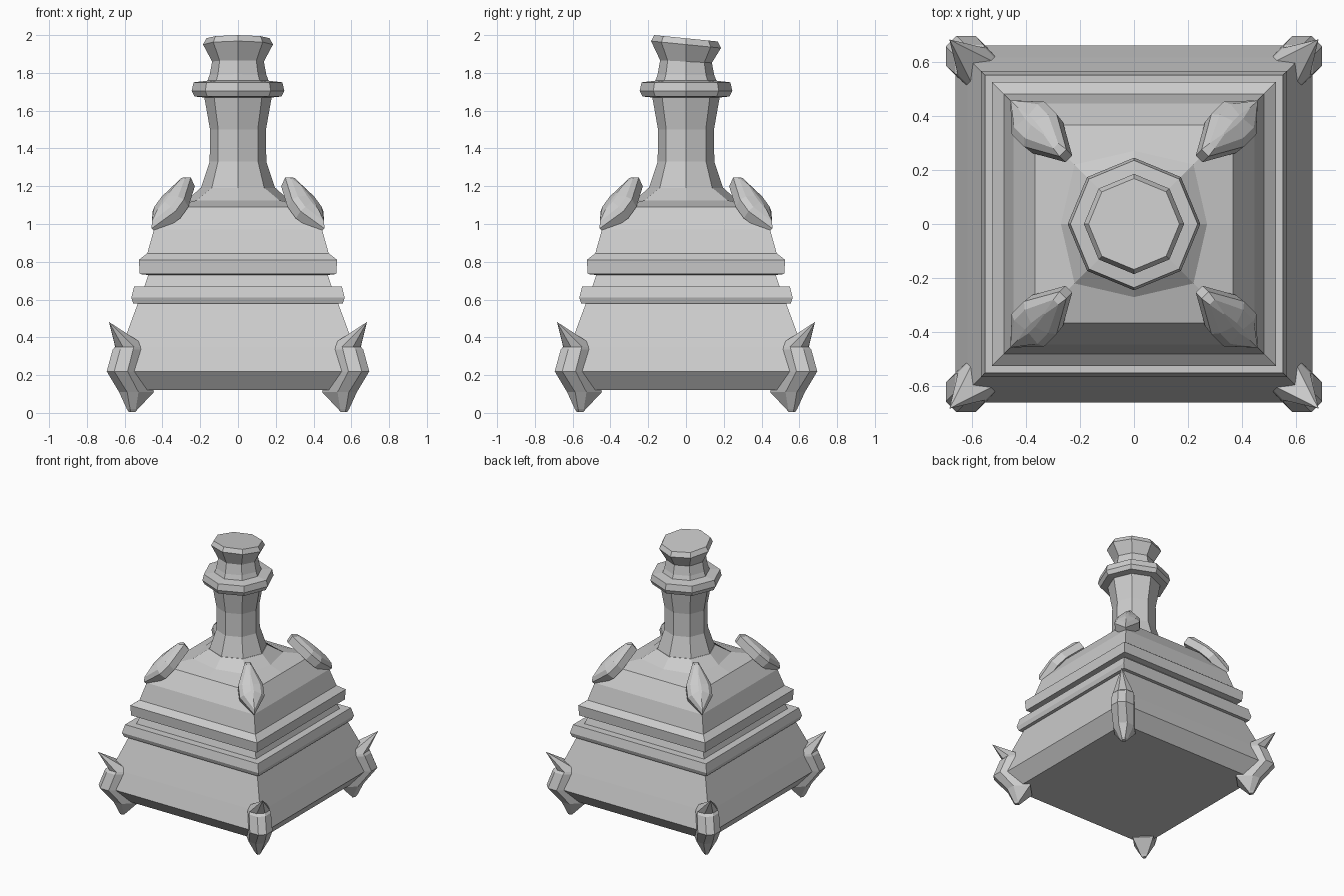
import bpy, bmesh, math
from mathutils import Vector

if "Cube" in bpy.data.objects:
    bpy.data.objects.remove(bpy.data.objects["Cube"])

grey = bpy.data.materials.new("stone grey")
grey.use_nodes = True
GREY = (0.6, 0.6, 0.6, 1)
grey.diffuse_color = GREY
grey.node_tree.nodes["Principled BSDF"].inputs["Base Color"].default_value = GREY


def loft(name, rings):
    """Skin a stack of equal-sized point rings and cap both ends."""
    bm = bmesh.new()
    loops = [[bm.verts.new(p) for p in ring] for ring in rings]
    for low, high in zip(loops, loops[1:]):
        n = len(low)
        for i in range(n):
            j = (i + 1) % n
            bm.faces.new((low[i], low[j], high[j], high[i]))
    bm.faces.new(loops[0][::-1])
    bm.faces.new(loops[-1])
    bmesh.ops.remove_doubles(bm, verts=bm.verts, dist=0.0005)
    bmesh.ops.recalc_face_normals(bm, faces=bm.faces)
    mesh = bpy.data.meshes.new(name)
    bm.to_mesh(mesh)
    bm.free()
    mesh.materials.append(grey)
    ob = bpy.data.objects.new(name, mesh)
    bpy.context.collection.objects.link(ob)
    return ob


def ring8(r, z, corner=1.0, tilt=0.0):
    """Eight points: corner=1 gives an octagon, corner=sqrt(2) a square."""
    pts = []
    for k in range(8):
        a = k * math.pi / 4
        d = r * (corner if k % 2 else 1)
        y = d * math.sin(a)
        pts.append(Vector((d * math.cos(a), y, z - tilt * y)))
    return pts


SQ = math.sqrt(2)

# Square stepped body blending into the round shoulder
body = [(0.58, 0.12), (0.66, 0.22), (0.615, 0.35), (0.53, 0.58), (0.555, 0.58),
        (0.565, 0.61), (0.55, 0.67), (0.495, 0.67), (0.475, 0.73), (0.52, 0.735),
        (0.525, 0.81), (0.48, 0.845), (0.445, 0.97), (0.365, 1.09)]
rings = [ring8(r, z, SQ) for r, z in body]
rings += [ring8(0.27, 1.125, 1.15), ring8(0.2, 1.19)]
loft("bottle_body", rings)

# Waisted neck, collar and tilted stopper
loft("neck", [ring8(r, z) for r, z in
              [(0.2, 1.18), (0.15, 1.33), (0.148, 1.5), (0.18, 1.68)]])
loft("collar", [ring8(r, z) for r, z in
                [(0.18, 1.67), (0.23, 1.675), (0.245, 1.705), (0.235, 1.75), (0.15, 1.76)]])
loft("stopper", [ring8(r, z, 1, t) for r, z, t in
                 [(0.165, 1.75, 0), (0.15, 1.79, 0.02), (0.137, 1.86, 0.05),
                  (0.185, 1.95, 0.1), (0.168, 1.983, 0.1)]])


def claw_ring(z, inner, side, face, wide, narrow):
    """Bevelled cross-section: x is along the corner diagonal."""
    half = [(inner, wide), (side, wide), (face, narrow)]
    return [Vector((u, v, z)) for u, v in half] + \
           [Vector((u, -v, z)) for u, v in half[::-1]]


# Claw feet wrapping the lower corners
claw = [claw_ring(*row) for row in
        [(0.005, 0.785, 0.79, 0.81, 0.015, 0.008),
         (0.02, 0.775, 0.79, 0.82, 0.025, 0.012),
         (0.11, 0.7, 0.815, 0.86, 0.07, 0.03),
         (0.22, 0.75, 0.905, 0.955, 0.078, 0.028),
         (0.335, 0.75, 0.86, 0.91, 0.075, 0.028),
         (0.35, 0.75, 0.85, 0.89, 0.07, 0.028),
         (0.48, 0.963, 0.964, 0.965, 0, 0)]]

# Faceted gems leaning on the shoulder corners
along = Vector((-0.714, 0, 0.7))
out = Vector((0.7, 0, 0.714))
outline = [(0, 0), (0.13, 0.085), (0.22, 0.085), (0.385, 0.018)]
outline += [(t, -v) for t, v in outline[:0:-1]]


def gem_ring(scale, width, height):
    mid = 0.19
    base = Vector((0.65, 0, 0.98))
    return [base + along * (mid + (t - mid) * scale) + out * height
            + Vector((0, v * width, 0)) for t, v in outline]


gem = [gem_ring(0.95, 0.95, -0.06), gem_ring(1, 1, -0.005),
       gem_ring(0.86, 0.72, 0.02), gem_ring(0.5, 0.12, 0.035)]

# One claw and one gem on every corner
corners = ["back_left", "back_right", "front_right", "front_left"]
for k, corner in enumerate(corners):
    for part, shape in (("claw_foot", claw), ("shoulder_gem", gem)):
        ob = loft(corner + "_" + part, shape)
        ob.rotation_euler.z = math.pi / 4 + k * math.pi / 2
